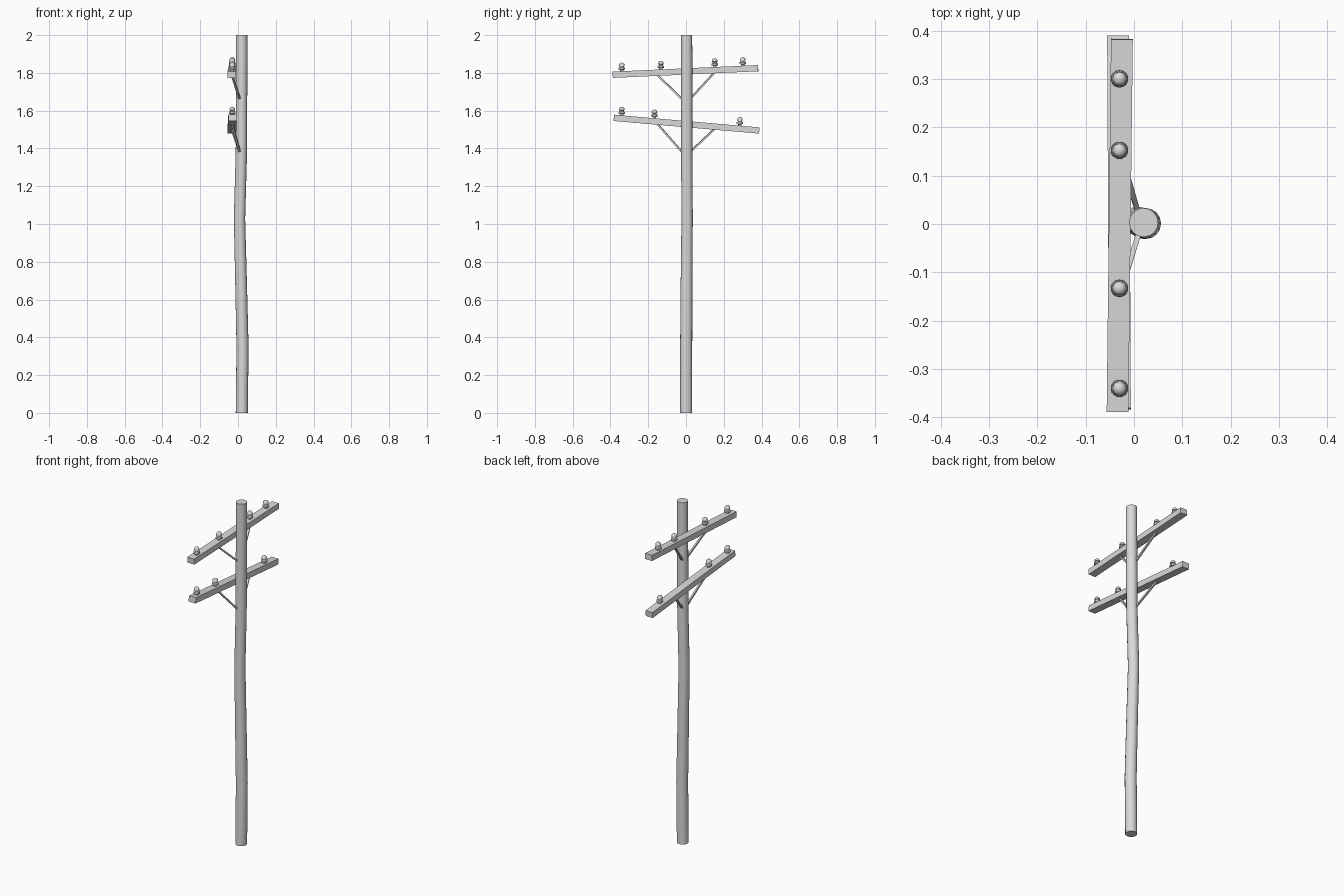
import bpy
import bmesh
import math
from mathutils import Vector

cube = bpy.data.objects.get("Cube")
if cube:
    bpy.data.objects.remove(cube, do_unlink=True)

grey = bpy.data.materials.new("plain grey")
grey.use_nodes = True
colour = (0.7, 0.7, 0.7, 1)
grey.diffuse_color = colour
grey.node_tree.nodes["Principled BSDF"].inputs["Base Color"].default_value = colour


def loft(name, rings, smooth=False):
    """Skin a list of equal rings of points and cap both ends."""
    bm = bmesh.new()
    loops = [[bm.verts.new(p) for p in ring] for ring in rings]
    n = len(loops[0])
    for a, b in zip(loops, loops[1:]):
        for i in range(n):
            j = (i + 1) % n
            bm.faces.new((a[i], a[j], b[j], b[i]))
    bm.faces.new(loops[0])
    bm.faces.new(loops[-1])
    bmesh.ops.recalc_face_normals(bm, faces=bm.faces)
    mesh = bpy.data.meshes.new(name)
    bm.to_mesh(mesh)
    bm.free()
    obj = bpy.data.objects.new(name, mesh)
    bpy.context.collection.objects.link(obj)
    mesh.materials.append(grey)
    if smooth:
        bpy.ops.object.select_all(action='DESELECT')
        obj.select_set(True)
        bpy.context.view_layer.objects.active = obj
        bpy.ops.object.shade_smooth_by_angle(angle=math.radians(40))
    return obj


def circle(x, y, z, r, sides=16):
    steps = [math.tau * i / sides for i in range(sides)]
    return [(x + r * math.cos(a), y + r * math.sin(a), z) for a in steps]


def bar(name, path, width, height):
    """Rectangular bar along a path, with its sides kept upright."""
    along = (Vector(path[-1]) - Vector(path[0])).normalized()
    side = along.cross(Vector((0, 0, 1))).normalized() * width / 2
    up = side.cross(along).normalized() * height / 2
    return loft(name, [[Vector(p) + side * s + up * t
                        for s, t in ((-1, -1), (1, -1), (1, 1), (-1, 1))]
                       for p in path])


# Slightly crooked pole
pole = [(0.020, 0.001, 0, 0.032), (0.024, 0.001, 0.35, 0.032),
        (0.016, 0.003, 0.7, 0.031), (0.008, 0.006, 1.03, 0.030),
        (0.018, 0.004, 1.38, 0.030), (0.020, 0.003, 2, 0.030)]
loft("pole", [circle(*p) for p in pole], smooth=True)

# Insulator outline: radius, height
insulator = [(0.009, -0.006), (0.009, 0.008), (0.018, 0.010), (0.017, 0.019),
             (0.011, 0.023), (0.011, 0.027), (0.015, 0.029), (0.014, 0.038),
             (0.009, 0.044), (0.003, 0.046)]

# Crossarms: left/right ends, insulator positions, brace tops and feet
arms = [
    ("upper", (-0.034, -0.388, 1.790), (-0.025, 0.382, 1.825),
     (-0.34, -0.133, 0.152, 0.30), 1.665),
    ("lower", (-0.029, -0.382, 1.562), (-0.033, 0.388, 1.495),
     (-0.34, -0.167, 0.285), 1.385),
]
for level, start, end, spots, foot in arms:
    a, b = Vector(start), Vector(end)

    def at(y):
        return a.lerp(b, (y - a.y) / (b.y - a.y))

    bar(level + "_crossarm", [a, b], 0.045, 0.033)
    for i, y in enumerate(spots):
        z = at(y).z + 0.016
        loft(f"{level}_insulator_{i + 1}",
             [circle(-0.03, y, z + h, r) for r, h in insulator], smooth=True)
    for label, s in (("back", 1), ("front", -1)):
        top = at(s * 0.15) + Vector((0, 0, -0.014))
        bar(f"{level}_{label}_brace", [top, (0.008, s * 0.025, foot)], 0.011, 0.009)
